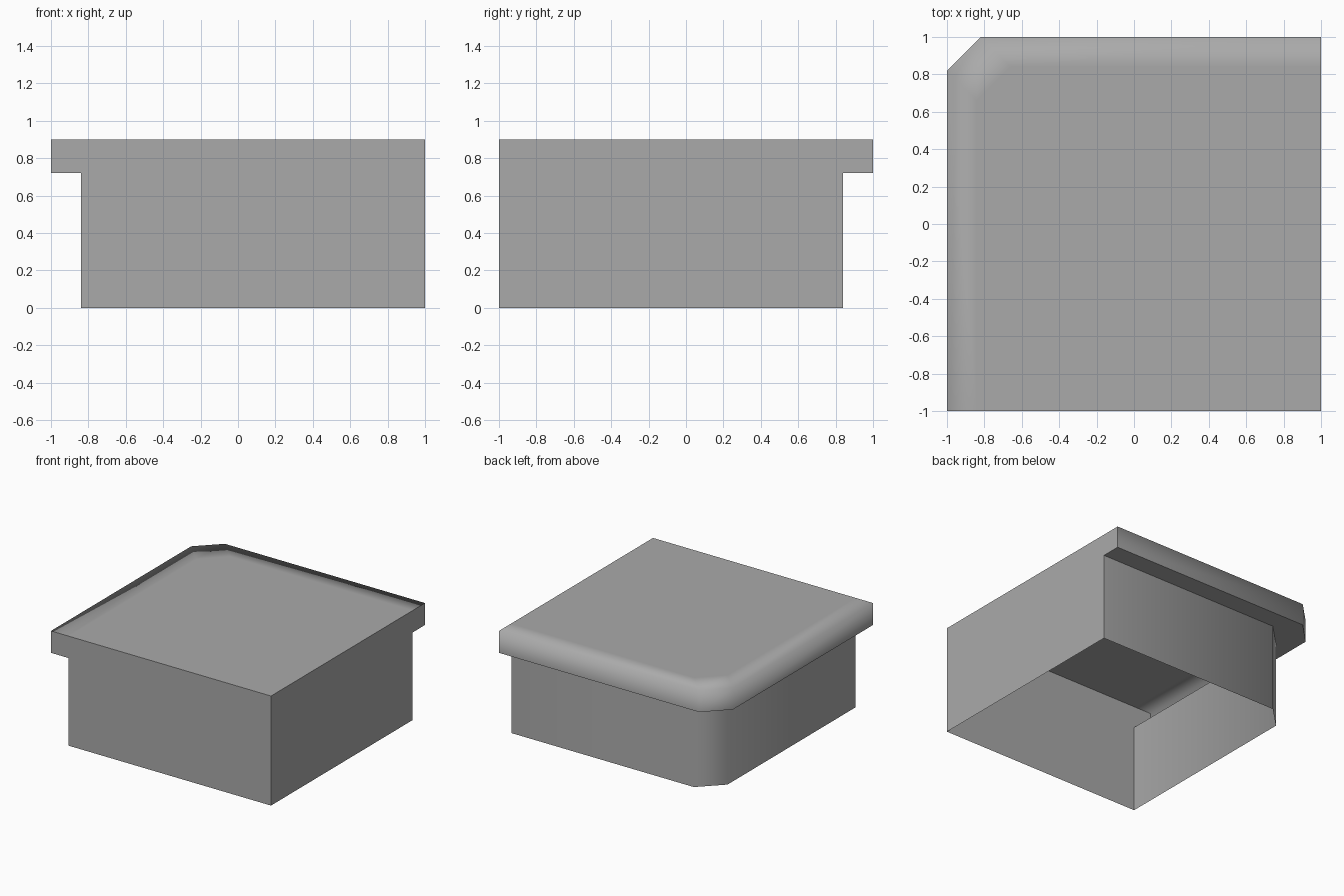
import bpy
import bmesh

cube = bpy.data.objects.get("Cube")
if cube:
    bpy.data.objects.remove(cube, do_unlink=True)

CHAMFER = 0.18
BODY, LIP = 0.84, 1.0
LEDGE_Z, TOP_Z = 0.72, 0.9

# Single plain grey
grey = bpy.data.materials.new("plain_grey")
grey.use_nodes = True
colour = (0.4, 0.4, 0.4, 1)
grey.diffuse_color = colour
grey.node_tree.nodes["Principled BSDF"].inputs["Base Color"].default_value = colour

bm = bmesh.new()


def corner_path(reach, z):
    """Open path along the back and the -x side, with a chamfered corner."""
    points = [(1, reach), (CHAMFER - reach, reach),
              (-reach, reach - CHAMFER), (-reach, -1)]
    return [bm.verts.new((x, y, z)) for x, y in points]


# Section: body wall, ledge underside, lip wall, top border
section = [(BODY, 0), (BODY, LEDGE_Z), (LIP, LEDGE_Z), (LIP, TOP_Z), (BODY, TOP_Z)]
paths = [corner_path(reach, z) for reach, z in section]
for low, high in zip(paths, paths[1:]):
    for i in range(len(low) - 1):
        bm.faces.new((low[i], low[i + 1], high[i + 1], high[i]))

# Flat top and the two straight cut sides; the underside stays open
corner_low = bm.verts.new((1, -1, 0))
corner_high = bm.verts.new((1, -1, TOP_Z))
top = bm.faces.new(paths[-1] + [corner_high])
ends = [bm.faces.new([p[k] for p in paths] + [corner_high, corner_low])
        for k in (0, -1)]
bmesh.ops.recalc_face_normals(bm, faces=bm.faces)
top.normal_update()
if top.normal.z < 0:
    bmesh.ops.reverse_faces(bm, faces=bm.faces)

# Smooth rounding over the lip, crisp ledge and cut sides
for face in bm.faces:
    face.smooth = True
ledge_edges = set(paths[1] + paths[2])
for edge in bm.edges:
    on_cut = any(face in ends for face in edge.link_faces)
    on_ledge = all(v in ledge_edges for v in edge.verts)
    edge.smooth = not (on_cut or on_ledge)

mesh = bpy.data.meshes.new("corner_block")
bm.to_mesh(mesh)
bm.free()
mesh.materials.append(grey)
block = bpy.data.objects.new("corner_block", mesh)
bpy.context.collection.objects.link(block)
